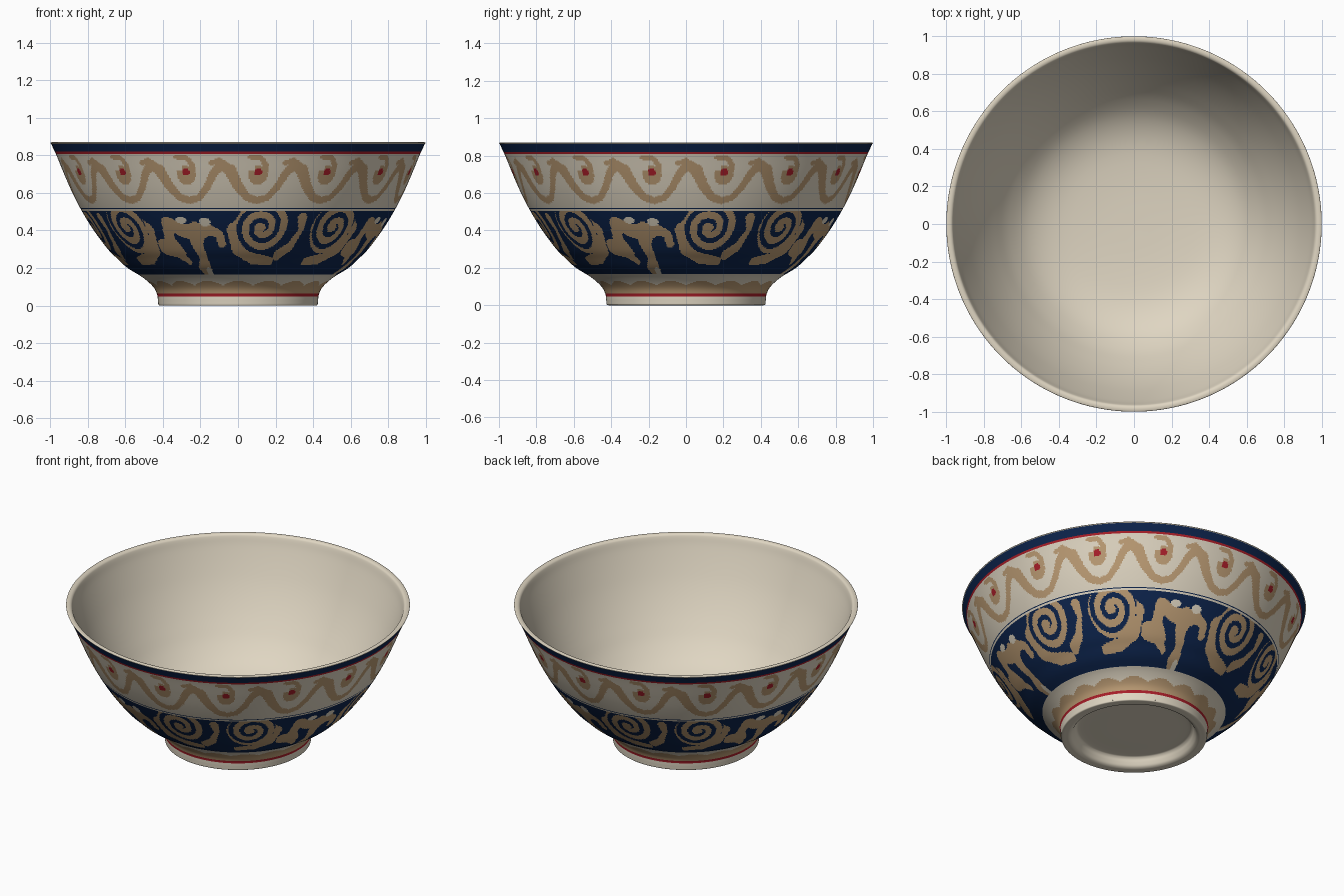
import bpy, bmesh, math

if "Cube" in bpy.data.objects:
    bpy.data.objects.remove(bpy.data.objects["Cube"])

# ---- flat colours
def material(name, rgb):
    m = bpy.data.materials.new(name)
    m.diffuse_color = (*rgb, 1)
    m.use_nodes = True
    m.node_tree.nodes["Principled BSDF"].inputs["Base Color"].default_value = m.diffuse_color
    return m

MATS = [material("cream glaze", (0.74, 0.67, 0.54)),
        material("tan glaze", (0.50, 0.33, 0.175)),
        material("navy glaze", (0.004, 0.018, 0.075)),
        material("red glaze", (0.40, 0.013, 0.022))]
CREAM, TAN, NAVY, RED = range(4)

def spline(pts, n):
    """Catmull-Rom curve through (radius, height) points."""
    p = [pts[0]] + pts + [pts[-1]]
    out = []
    for i in range(1, len(p) - 2):
        for k in range(n):
            t = k / n
            out.append(tuple(0.5 * (2 * b + (c - a) * t + (2 * a - 5 * b + 4 * c - d) * t * t
                                    + (3 * b - a - 3 * c + d) * t ** 3)
                             for a, b, c, d in zip(p[i - 1], p[i], p[i + 1], p[i + 2])))
    return out + [pts[-1]]

def lathe(name, profile, seg, paint=None):
    """Spin a profile round z; paint(angle, radius, height) picks a colour."""
    verts, faces, cols = [], [], []
    for r, z in profile:
        for i in range(seg):
            a = 2 * math.pi * i / seg
            verts.append((r * math.sin(a), -r * math.cos(a), z))
    for j in range(len(profile) - 1):
        r = (profile[j][0] + profile[j + 1][0]) / 2
        z = (profile[j][1] + profile[j + 1][1]) / 2
        for i in range(seg):
            k = (i + 1) % seg
            faces.append((j * seg + i, j * seg + k, (j + 1) * seg + k, (j + 1) * seg + i))
            cols.append(paint((i + 0.5) * 360 / seg, r, z) if paint else CREAM)
    me = bpy.data.meshes.new(name)
    me.from_pydata(verts, [], faces)
    for m in MATS:
        me.materials.append(m)
    me.polygons.foreach_set("material_index", cols)
    bm = bmesh.new()
    bm.from_mesh(me)
    bmesh.ops.remove_doubles(bm, verts=bm.verts, dist=1e-5)
    for f in bm.faces:
        f.smooth = True
    bm.to_mesh(me)
    bm.free()
    ob = bpy.data.objects.new(name, me)
    bpy.context.collection.objects.link(ob)
    return ob

def near_stroke(x, y, pts):
    """True within a brush stroke given as (x, y, half width) points."""
    for (ax, ay, aw), (bx, by, bw) in zip(pts, pts[1:]):
        dx, dy = bx - ax, by - ay
        t = max(0, min(1, ((x - ax) * dx + (y - ay) * dy) / (dx * dx + dy * dy)))
        if math.hypot(x - ax - t * dx, y - ay - t * dy) < aw + (bw - aw) * t:
            return True
    return False

# ---- upper border: running vine with a curled bud, 15 repeats
VINE = [(-.196, .755, .024), (-.15, .72, .034), (-.11, .64, .028), (-.06, .58, .022), (0, .56, .018),
        (.06, .575, .018), (.11, .63, .02), (.15, .70, .022), (.196, .755, .024)]
HOOK = [(.03, .69, .018), (.042, .745, .014), (.015, .785, .014), (-.05, .79, .010)]
LEAF = [(.14, .76, .012), (.196, .775, .016), (.24, .78, .010)]

def vine(a, z):
    u = math.radians((a - 6.6 + 12) % 24 - 12) * 0.935
    if math.hypot(u / 1.15, z - .712) < .019:
        return RED
    if math.hypot(u, z - .695) < .052 and not (u < -.02 and z > .72):
        return TAN
    if near_stroke(u, z, VINE) or near_stroke(u, z, HOOK) or near_stroke(u, z, LEAF):
        return TAN
    return CREAM

# ---- main frieze: pairs of scrolls between palmettes, 4 repeats
FLANK = [(.27, .48, .03), (.36, .40, .045), (.335, .31, .05), (.25, .25, .03), (.13, .235, .022)]
JOIN = [(.0, .47, .025), (.01, .40, .015), (-.03, .31, .025), (-.09, .27, .03)]
STEM = [(0, .20, .045), (.01, .25, .026), (-.01, .33, .035), (0, .39, .055)]
ARM_R = [(0, .385, .045), (.07, .405, .03), (.13, .38, .02), (.135, .33, .024)]
ARM_L = [(0, .385, .045), (-.08, .40, .035), (-.15, .44, .035), (-.17, .36, .03), (-.12, .28, .024)]
SPUR = [(-.1, .235, .018), (-.15, .28, .028), (-.22, .31, .045)]

def frieze(a, z):
    u = math.radians((a - 25 + 45) % 90 - 45) * 0.79
    for side in (-1, 1):                                  # scroll rosettes
        dx, dz = u - side * .216, (z - .415) * 1.05
        d = math.hypot(dx, dz)
        if d < .145:
            turn = d / .066 + side * math.atan2(dz, dx) / (2 * math.pi)
            return NAVY if .12 < turn % 1 < .54 and d > .022 else TAN
    p = math.radians((a + 17 + 45) % 90 - 45) * 0.77     # palmette
    if math.hypot(p - .055, (z - .445) * 1.3) < .03 or math.hypot(p + .07, (z - .455) * 1.6) < .03:
        return CREAM
    if math.hypot(p - .02, z - .182) < .022:
        return CREAM
    if any(near_stroke(p, z, s) for s in (STEM, ARM_R, ARM_L, SPUR)):
        return TAN
    if near_stroke(abs(u), z, FLANK) or near_stroke(u, z, JOIN):
        return TAN
    return NAVY

def paint(a, r, z):
    if z > .822: return NAVY
    if z > .807: return RED
    if z > .522: return vine(a, z)
    if z > .514: return NAVY
    if z > .502: return CREAM
    if z > .168: return frieze(a, z)
    if z > .062:                                          # scalloped foot border
        return TAN if z < .108 + .022 * abs(math.cos(math.radians(a * 9))) else CREAM
    return RED if z > .046 else CREAM

# ---- parts
outer = [(.425, .01), (.427, .03), (.431, .06), (.452, .10), (.508, .15), (.588, .20), (.643, .25),
         (.693, .30), (.768, .40), (.83, .50), (.882, .60), (.926, .70), (.967, .80), (.996, .862)]
steps = spline(outer, 40)
# even out the rows by height
wall, last = [steps[0]], steps[0][1]
for pt in steps[1:]:
    if pt[1] - last >= .0050:
        wall.append(pt)
        last = pt[1]
wall[-1] = outer[-1]
lathe("painted_wall", wall, 720, paint)

# rounded lip running into the plain interior
lip = [(.996, .862), (1.0, .866), (.995, .870), (.982, .871), (.970, .866), (.962, .852), (.945, .80)]
inside = [(.905, .70), (.860, .60), (.806, .50), (.742, .40), (.665, .30), (.56, .21),
          (.42, .155), (.22, .133), (0, .128)]
lathe("lip_and_interior", spline(lip + inside, 4), 180)

# foot ring and recessed underside
foot = [(0, .06), (.18, .06), (.31, .06), (.338, .052), (.35, .03), (.362, .010), (.378, .001),
        (.395, 0), (.415, 0), (.423, .003), (.425, .01)]
lathe("foot_ring", spline(foot, 4), 180)
